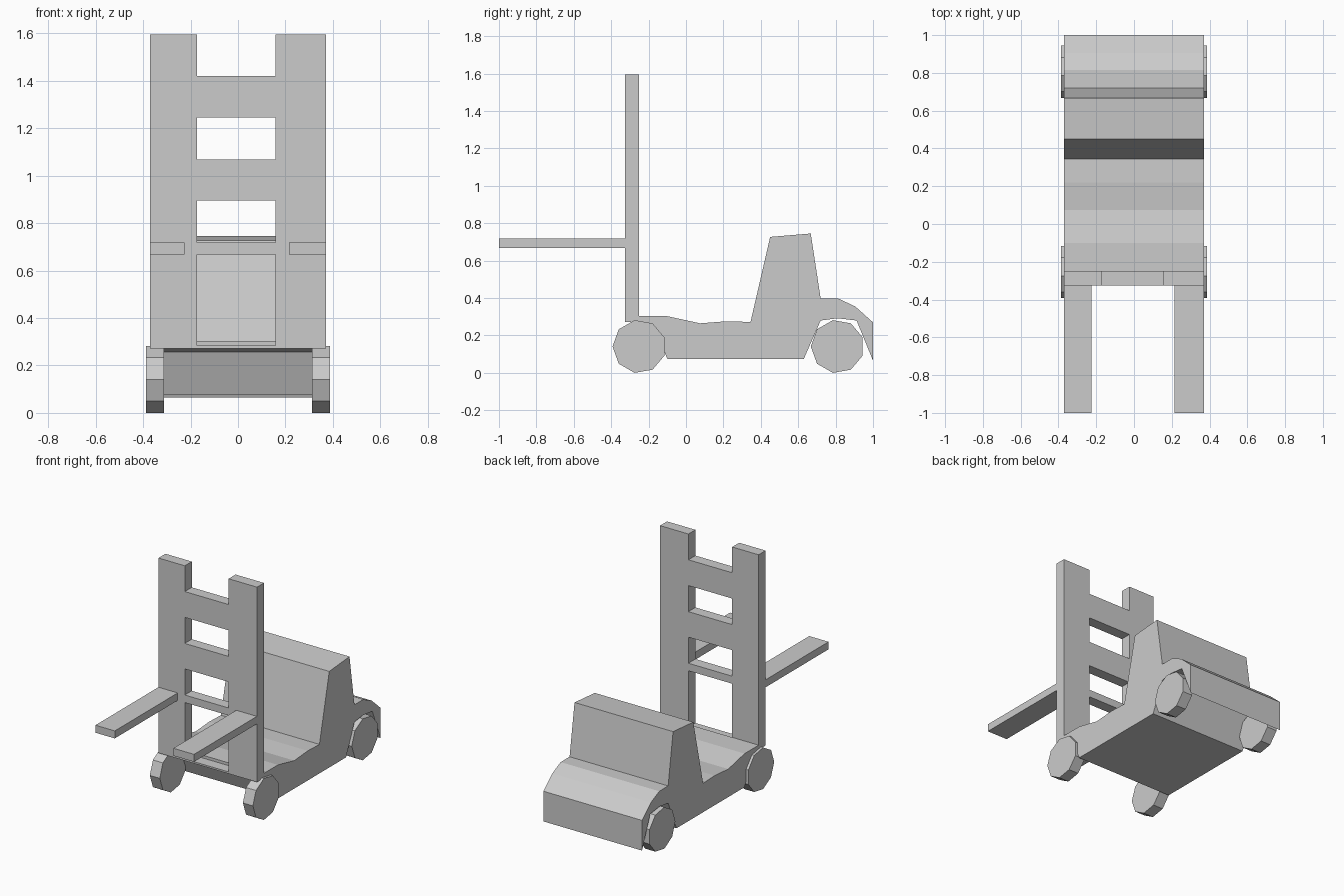
import bpy, bmesh, math

if "Cube" in bpy.data.objects:
    bpy.data.objects.remove(bpy.data.objects["Cube"])


def prism(name, profile, x0, x1):
    """Extrude a (y, z) outline along x into a closed solid."""
    bm = bmesh.new()
    face = bm.faces.new([bm.verts.new((x0, y, z)) for y, z in profile])
    ext = bmesh.ops.extrude_face_region(bm, geom=[face])
    verts = [v for v in ext["geom"] if isinstance(v, bmesh.types.BMVert)]
    bmesh.ops.translate(bm, verts=verts, vec=(x1 - x0, 0, 0))
    bmesh.ops.recalc_face_normals(bm, faces=bm.faces[:])
    mesh = bpy.data.meshes.new(name)
    bm.to_mesh(mesh)
    bm.free()
    obj = bpy.data.objects.new(name, mesh)
    bpy.context.collection.objects.link(obj)
    return obj


def box(name, x0, x1, y0, y1, z0, z1):
    return prism(name, [(y0, z0), (y1, z0), (y1, z1), (y0, z1)], x0, x1)


HALF = 0.37

# Truck body: floor, engine hood and rear fender in one side profile
prism("body", [
    (-0.25, 0.272), (-0.25, 0.303), (-0.10, 0.303), (0.075, 0.265),
    (0.22, 0.276), (0.345, 0.272), (0.45, 0.727), (0.667, 0.745),
    (0.72, 0.397), (0.815, 0.397), (0.905, 0.355), (1.0, 0.27),
    (1.0, 0.065), (0.912, 0.28), (0.81, 0.292), (0.72, 0.28),
    (0.63, 0.075), (-0.10, 0.075), (-0.175, 0.257)], -HALF, HALF)

# Lifting mast: two rails joined by rungs
Y0, Y1 = -0.325, -0.25
IN_L, IN_R = -0.172, 0.157
box("mast_rail_left", -HALF, IN_L, Y0, Y1, 0.272, 1.595)
box("mast_rail_right", IN_R, HALF, Y0, Y1, 0.272, 1.595)
for i, (z0, z1) in enumerate([(0.272, 0.284), (0.667, 0.718),
                              (0.895, 1.068), (1.245, 1.42)]):
    box(f"mast_rung_{i + 1}", IN_L, IN_R, Y0, Y1, z0, z1)

# Forks
box("fork_left", -HALF, -0.225, -1.0, Y0, 0.667, 0.718)
box("fork_right", 0.215, HALF, -1.0, Y0, 0.667, 0.718)

# Nine-sided wheels
R = 0.143
for end, cy in (("front", -0.25), ("rear", 0.81)):
    ring = [(cy - R * math.cos(math.tau * k / 9),
             0.141 + R * math.sin(math.tau * k / 9)) for k in range(9)]
    for side, x0, x1 in (("left", -0.387, -0.312), ("right", 0.312, 0.387)):
        prism(f"wheel_{end}_{side}", ring, x0, x1)
